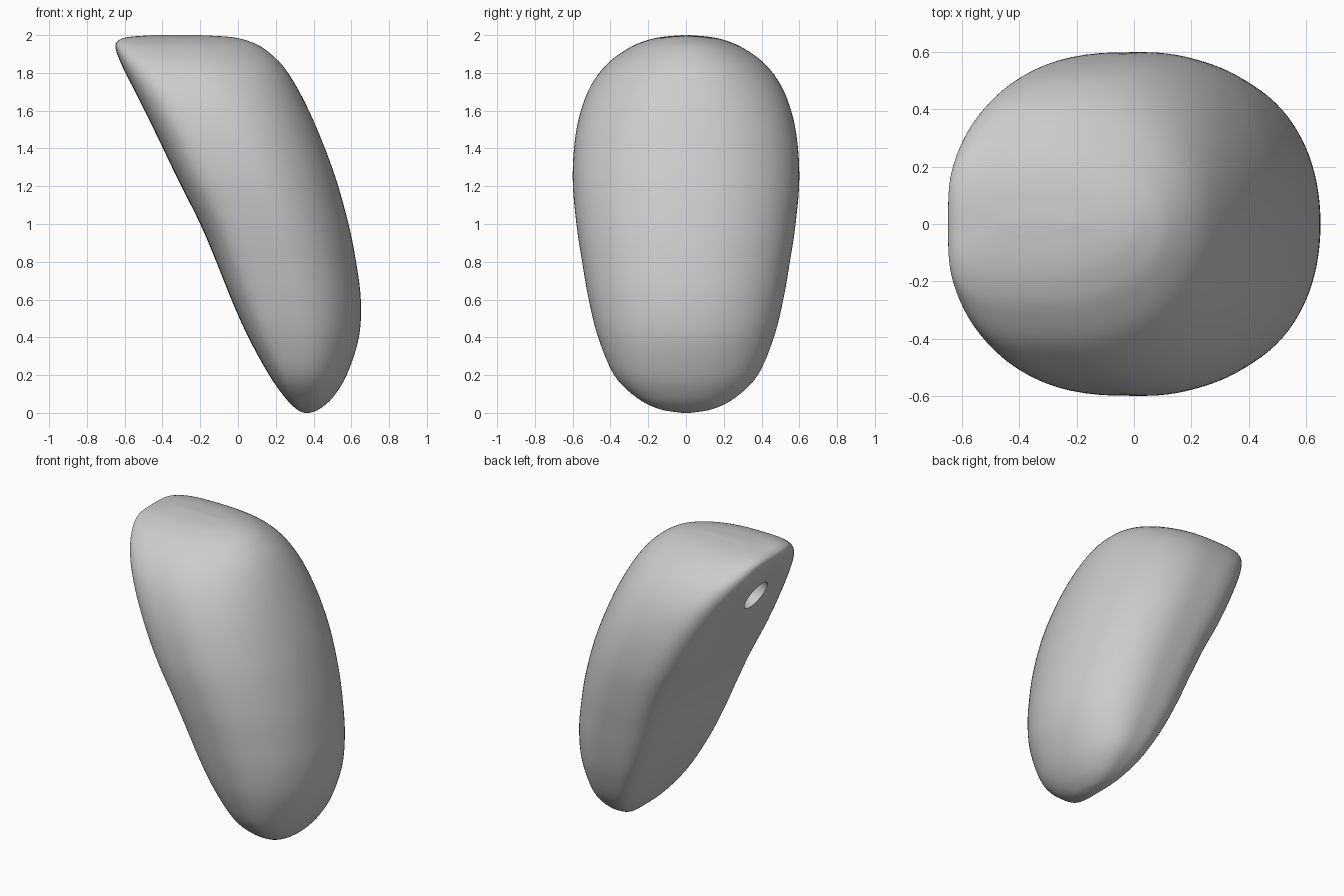
import bpy, bmesh
from math import cos, sin, pi, copysign
from mathutils import Vector

cube = bpy.data.objects.get("Cube")
if cube:
    bpy.data.objects.remove(cube)

# One plain colour for everything
grey = bpy.data.materials.new("plain grey")
grey.use_nodes = True
colour = (0.6, 0.6, 0.6, 1)
grey.diffuse_color = colour
grey.node_tree.nodes["Principled BSDF"].inputs["Base Color"].default_value = colour

# Level sections: height, flat side x, domed side x, half width
SECTIONS = [Vector(s) for s in (
    (0, .35, .38, .02), (.02, .31, .43, .14), (.08, .25, .5, .26),
    (.2, .165, .575, .38), (.4, .055, .64, .465), (.6, -.035, .65, .515),
    (.8, -.115, .625, .55), (1, -.2, .585, .58), (1.25, -.325, .515, .6),
    (1.5, -.445, .42, .58), (1.7, -.545, .325, .52), (1.84, -.615, .235, .425),
    (1.93, -.648, .135, .305), (1.97, -.635, .05, .215), (1.99, -.58, -.04, .13),
    (2, -.45, -.2, .02))]
STEPS, SIDES = 5, 96


def smooth_sections(rows):
    """Pass a smooth curve through the sections."""
    ends = [rows[0] * 2 - rows[1]] + rows + [rows[-1] * 2 - rows[-2]]
    result = []
    for a, b, c, d in zip(ends, ends[1:], ends[2:], ends[3:]):
        for i in range(STEPS):
            t = i / STEPS
            result.append(b + (c - a) * t / 2 + (a * 2 - b * 5 + c * 4 - d) * t**2 / 2
                          + (b * 3 - a - c * 3 + d) * t**3 / 2)
    return result + [rows[-1]]


def power(value, exponent):
    return copysign(abs(value) ** exponent, value)


def ring(bm, section):
    """D-shaped ring: blunt on the flat side, round on the domed side."""
    z, flat, dome, width = section
    middle = flat + (dome - flat) * .43
    verts = []
    for i in range(SIDES):
        a = 2 * pi * i / SIDES
        c, s = cos(a), sin(a)
        reach, e = (dome - middle, 2 / 2.1) if c > 0 else (middle - flat, 2 / 4)
        verts.append(bm.verts.new((middle + reach * power(c, e), width * power(s, e), z)))
    return verts


# Body
bm = bmesh.new()
rings = [ring(bm, s) for s in smooth_sections(SECTIONS)]
for low, high in zip(rings, rings[1:]):
    for i in range(SIDES):
        j = (i + 1) % SIDES
        bm.faces.new((low[i], low[j], high[j], high[i]))
bm.faces.new(rings[0][::-1])
bm.faces.new(rings[-1])
mesh = bpy.data.meshes.new("body")
bm.to_mesh(mesh)
bm.free()
body = bpy.data.objects.new("body", mesh)
bpy.context.collection.objects.link(body)
mesh.materials.append(grey)

# Round socket sunk into the flat side
normal = Vector((-.89, 0, -.45))
bpy.ops.mesh.primitive_cylinder_add(vertices=48, radius=.105, depth=.5,
                                    location=(-.53, 0, 1.655))
cutter = bpy.context.object
cutter.name = "socket_cutter"
cutter.hide_render = True
cutter.rotation_euler = normal.to_track_quat('Z', 'Y').to_euler()
cutter.data.materials.append(grey)

bpy.context.view_layer.objects.active = body
cut = body.modifiers.new("socket", 'BOOLEAN')
cut.operation = 'DIFFERENCE'
cut.object = cutter
bpy.ops.object.modifier_apply(modifier=cut.name)
bpy.data.objects.remove(cutter)

bpy.ops.object.select_all(action='DESELECT')
body.select_set(True)
bpy.ops.object.shade_smooth_by_angle(angle=.7)
